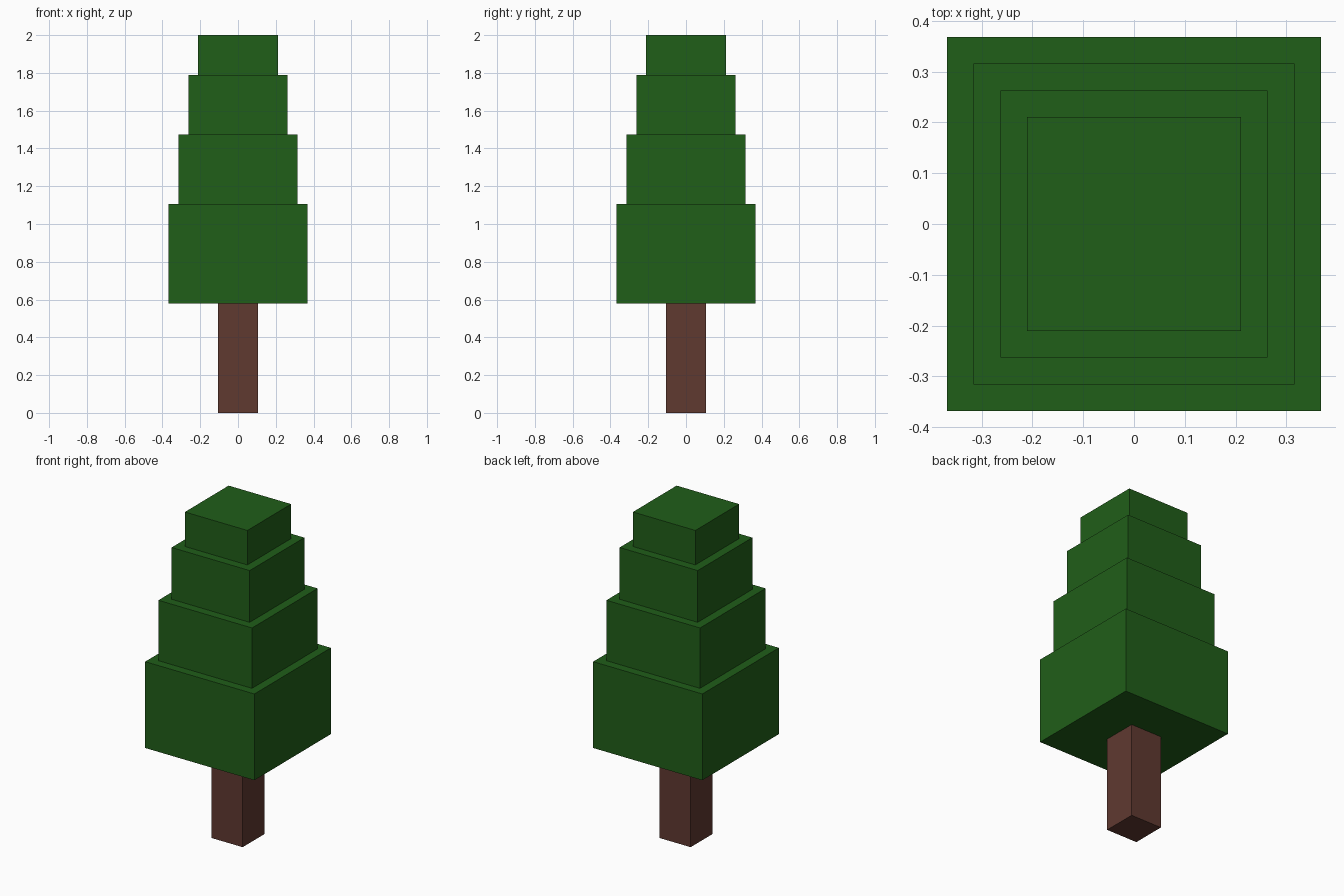
import bpy

if "Cube" in bpy.data.objects:
    bpy.data.objects.remove(bpy.data.objects["Cube"])

U = 2 / 38  # grid unit: the tree is 38 units tall


def material(name, color):
    mat = bpy.data.materials.new(name)
    mat.diffuse_color = color
    mat.use_nodes = True
    mat.node_tree.nodes["Principled BSDF"].inputs["Base Color"].default_value = mat.diffuse_color
    return mat


def box(name, half_width, bottom, top, mat):
    """Square block given in grid units, centred on the z axis."""
    bpy.ops.mesh.primitive_cube_add(size=1, location=(0, 0, (bottom + top) / 2 * U))
    obj = bpy.context.object
    obj.name = name
    obj.scale = (2 * half_width * U, 2 * half_width * U, (top - bottom) * U)
    bpy.ops.object.transform_apply(location=False, rotation=False, scale=True)
    obj.data.materials.append(mat)
    return obj


bark = material("bark", (0.115, 0.041, 0.030, 1))
leaves = material("leaves", (0.0145, 0.112, 0.0095, 1))

# Trunk
box("trunk", 2, 0, 11, bark)

# Foliage tiers, each one narrower than the one below
levels = [11, 21, 28, 34, 38]
for i, (bottom, top) in enumerate(zip(levels, levels[1:])):
    box(f"foliage_tier_{i + 1}", 7 - i, bottom, top, leaves)
